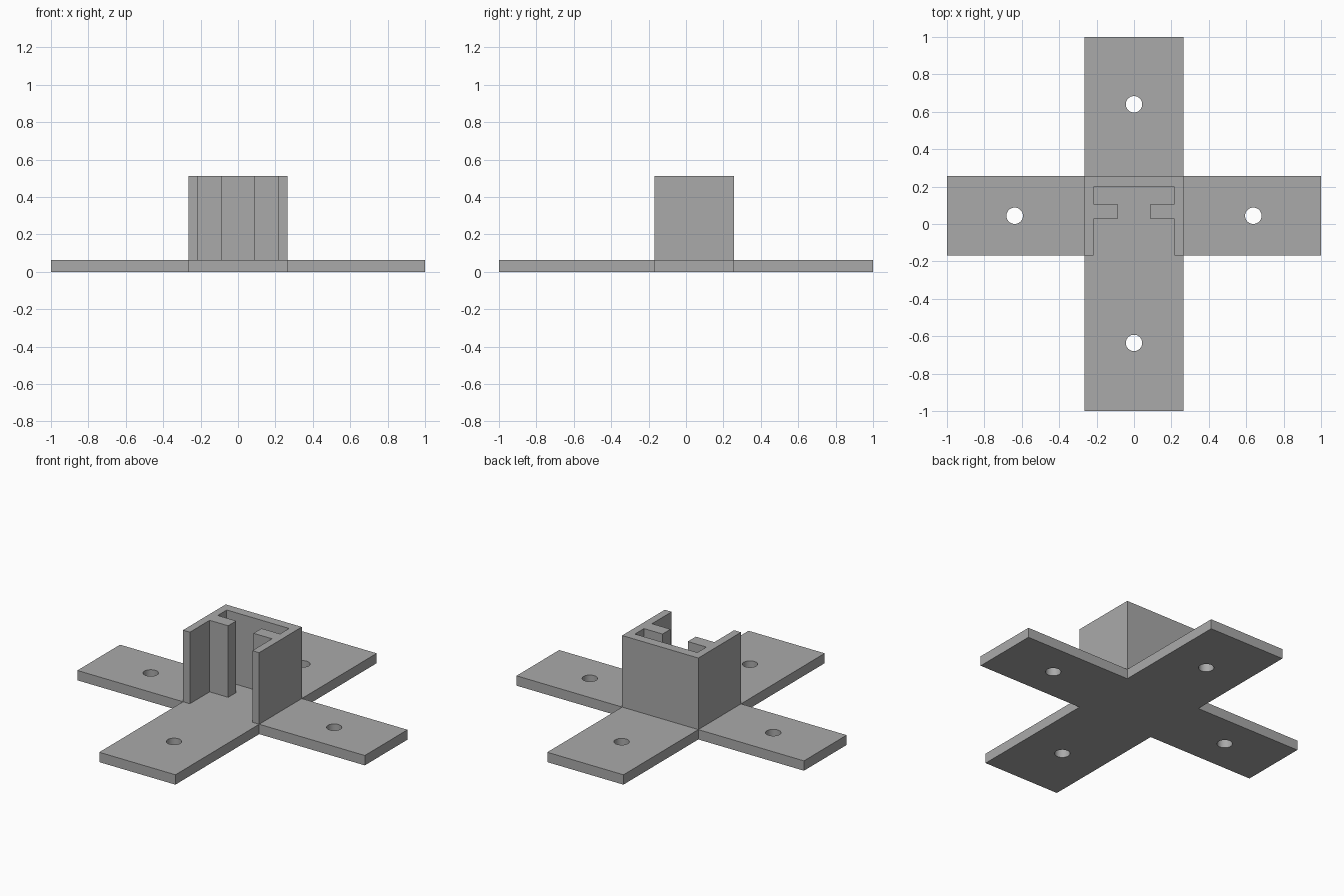
import bpy
import bmesh
from math import cos, sin, pi, radians

if "Cube" in bpy.data.objects:
    bpy.data.objects.remove(bpy.data.objects["Cube"], do_unlink=True)

# Main dimensions
ARM_X = 0.265                  # half width of the front-back arm and the socket
FRONT, BACK = -0.168, 0.256    # edges of the sideways arm and the socket
PLATE, TOP = 0.062, 0.512      # heights of the plate and the socket
HOLE_Y = (FRONT + BACK) / 2

grey = bpy.data.materials.new("plain grey")
grey.use_nodes = True
colour = (0.4, 0.4, 0.4, 1)
grey.diffuse_color = colour
grey.node_tree.nodes["Principled BSDF"].inputs["Base Color"].default_value = colour


def mirrored(half):
    """Close a right-hand half outline by mirroring it across x = 0."""
    return half + [(-x, y) for x, y in reversed(half)]


def circle(cx, cy, r=0.044, n=32):
    return [(cx + r * cos(2 * pi * i / n), cy + r * sin(2 * pi * i / n)) for i in range(n)]


def extrude_outline(name, loops, z0, z1):
    """Fill an outline, with any holes, and extrude it upwards."""
    bm = bmesh.new()
    for loop in loops:
        verts = [bm.verts.new((x, y, z0)) for x, y in loop]
        for a, b in zip(verts, verts[1:] + verts[:1]):
            bm.edges.new((a, b))
    bmesh.ops.triangle_fill(bm, edges=bm.edges[:], use_beauty=True)
    result = bmesh.ops.extrude_face_region(bm, geom=bm.faces[:], use_keep_orig=True)
    raised = [g for g in result["geom"] if isinstance(g, bmesh.types.BMVert)]
    bmesh.ops.translate(bm, verts=raised, vec=(0, 0, z1 - z0))
    bmesh.ops.recalc_face_normals(bm, faces=bm.faces[:])
    mesh = bpy.data.meshes.new(name)
    bm.to_mesh(mesh)
    bm.free()
    mesh.materials.append(grey)
    obj = bpy.data.objects.new(name, mesh)
    bpy.context.collection.objects.link(obj)
    bpy.ops.object.select_all(action="DESELECT")
    obj.select_set(True)
    bpy.context.view_layer.objects.active = obj
    bpy.ops.object.shade_smooth_by_angle(angle=radians(30))
    return obj


# Cross-shaped base plate with a screw hole in each arm
cross = mirrored([(ARM_X, -1), (ARM_X, FRONT), (1, FRONT),
                  (1, BACK), (ARM_X, BACK), (ARM_X, 1)])
holes = [circle(x, y) for x, y in
         [(-0.638, HOLE_Y), (0.638, HOLE_Y), (0, -0.636), (0, 0.64)]]
extrude_outline("base_plate", [cross] + holes, 0, PLATE)

# Open-fronted socket with two inward gripping ribs
socket = mirrored([(ARM_X, BACK), (ARM_X, FRONT), (0.217, FRONT), (0.217, 0.028),
                   (0.088, 0.028), (0.088, 0.108), (0.217, 0.108), (0.217, 0.198)])
extrude_outline("socket", [socket], PLATE, TOP)
